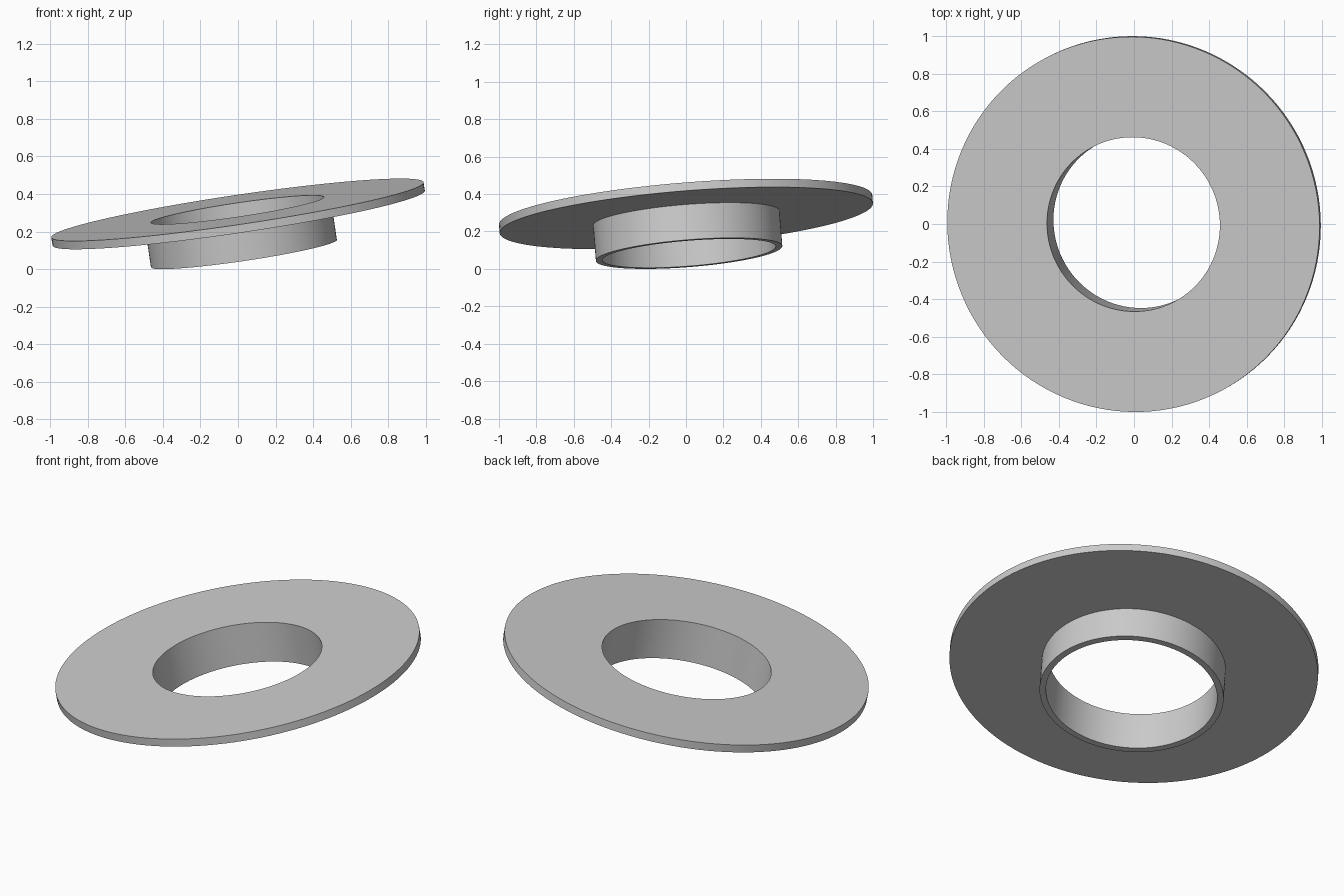
import bpy, bmesh, math
from mathutils import Matrix, Vector

cube = bpy.data.objects.get("Cube")
if cube:
    bpy.data.objects.remove(cube, do_unlink=True)

# Plain grey material
grey = bpy.data.materials.new("plain_grey")
grey.use_nodes = True
colour = (0.6, 0.6, 0.6, 1)
grey.diffuse_color = colour
grey.node_tree.nodes["Principled BSDF"].inputs["Base Color"].default_value = colour

# Dimensions along the tilted axis, measured from the top face
SEGMENTS = 128
RIM, TUBE, BORE = 1.001, 0.5, 0.465
THICK, DEPTH = 0.045, 0.236
profile = [(BORE, 0), (BORE, -DEPTH), (TUBE, -DEPTH),
           (TUBE, -THICK), (RIM, -THICK), (RIM, 0)]


def lathe(name, points):
    """Revolve a closed (radius, height) profile around z."""
    bm = bmesh.new()
    rings = []
    for i in range(SEGMENTS):
        a = 2 * math.pi * i / SEGMENTS
        rings.append([bm.verts.new((r * math.cos(a), r * math.sin(a), z))
                      for r, z in points])
    for i, ring in enumerate(rings):
        following = rings[(i + 1) % SEGMENTS]
        for j in range(len(points)):
            k = (j + 1) % len(points)
            bm.faces.new((ring[j], following[j], following[k], ring[k]))
    bmesh.ops.recalc_face_normals(bm, faces=bm.faces)
    mesh = bpy.data.meshes.new(name)
    bm.to_mesh(mesh)
    bm.free()
    mesh.materials.append(grey)
    obj = bpy.data.objects.new(name, mesh)
    bpy.context.collection.objects.link(obj)
    return obj


# Flange with its short tube, as one solid
flange = lathe("flanged_collar", profile)

# Tilt so the plate rises towards +x and +y
axis = Vector((-0.148, -0.08, 1)).normalized()
tilt = Vector((0, 0, 1)).rotation_difference(axis).to_matrix().to_4x4()
flange.data.transform(Matrix.Translation((-0.003, -0.002, 0)) @ tilt)

# Stand it on the ground
lowest = min(v.co.z for v in flange.data.vertices)
flange.data.transform(Matrix.Translation((0, 0, -lowest)))

bpy.ops.object.select_all(action="DESELECT")
flange.select_set(True)
bpy.context.view_layer.objects.active = flange
bpy.ops.object.shade_smooth_by_angle(angle=math.radians(30))
